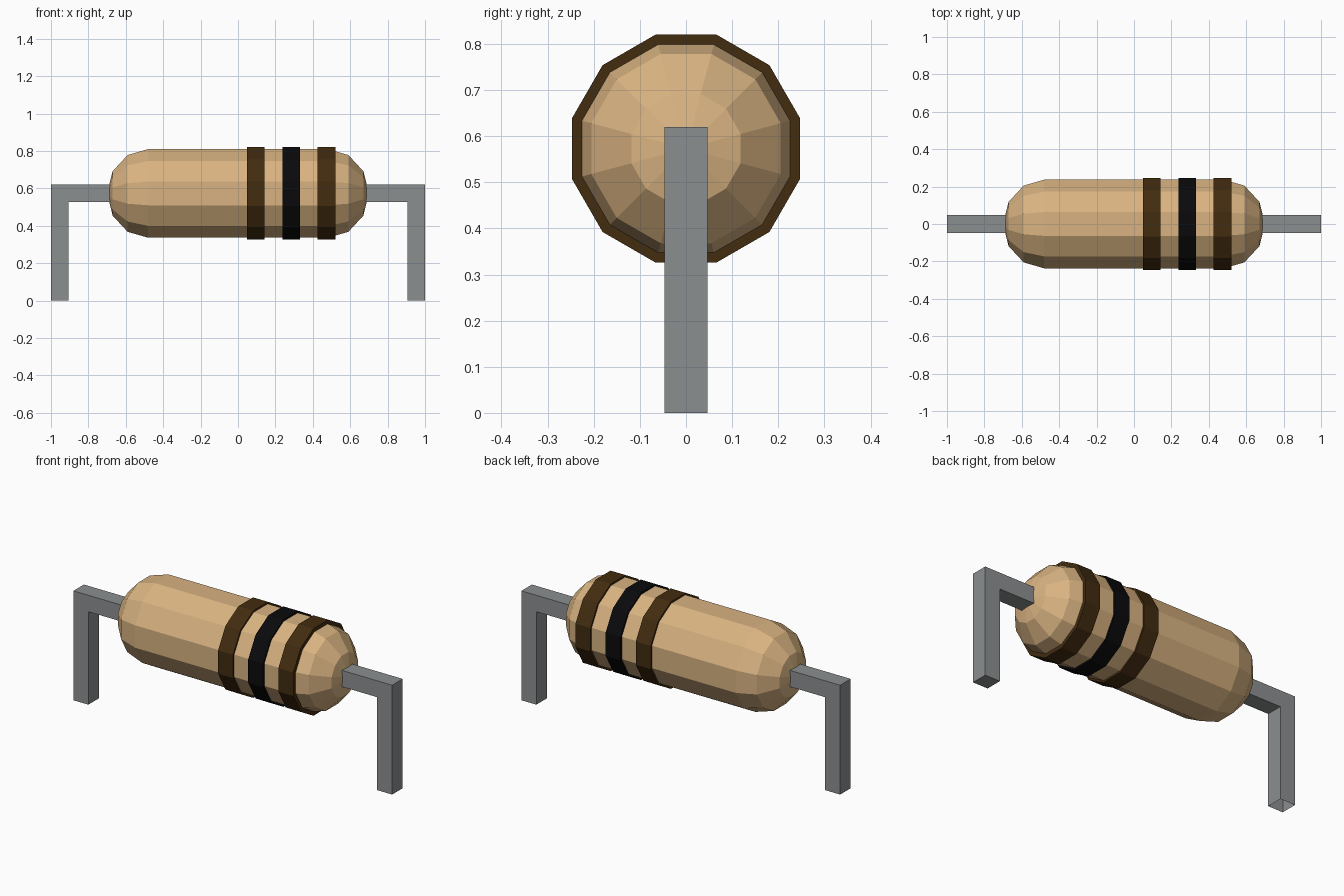
import bpy, bmesh, math
from mathutils import Vector

if "Cube" in bpy.data.objects:
    bpy.data.objects.remove(bpy.data.objects["Cube"])

AXIS_Z = 0.573   # height of the body's long axis
SIDES = 12


def material(name, rgb):
    m = bpy.data.materials.new(name)
    m.diffuse_color = (*rgb, 1)
    m.use_nodes = True
    m.node_tree.nodes["Principled BSDF"].inputs["Base Color"].default_value = m.diffuse_color
    return m


TAN = material("tan", (0.69, 0.45, 0.22))
BROWN = material("dark brown", (0.055, 0.025, 0.005))
BLACK = material("black", (0.003, 0.003, 0.004))
GREY = material("grey metal", (0.26, 0.275, 0.28))


def finish(name, bm, mat):
    bmesh.ops.recalc_face_normals(bm, faces=bm.faces)
    mesh = bpy.data.meshes.new(name)
    bm.to_mesh(mesh)
    bm.free()
    mesh.materials.append(mat)
    obj = bpy.data.objects.new(name, mesh)
    bpy.context.collection.objects.link(obj)
    return obj


def lathe_x(name, profile, mat):
    """Spin (x, flat-to-axis distance) points round the body axis, flat side up."""
    bm = bmesh.new()
    k = 1 / math.cos(math.pi / SIDES)
    start = math.pi / SIDES
    verts = [bm.verts.new((x, r * k * math.sin(start), AXIS_Z + r * k * math.cos(start)))
             for x, r in profile]
    edges = [bm.edges.new(p) for p in zip(verts, verts[1:])]
    bmesh.ops.spin(bm, geom=verts + edges, cent=(0, 0, AXIS_Z), axis=(1, 0, 0),
                   angle=2 * math.pi, steps=SIDES, use_duplicate=False)
    bmesh.ops.remove_doubles(bm, verts=bm.verts, dist=1e-4)
    return finish(name, bm, mat)


# body: straight barrel with domed ends
R, DOME, STRAIGHT = 0.237, 0.22, 0.48
dome = [(STRAIGHT + DOME * math.sin(math.radians(a)), R * math.cos(math.radians(a)))
        for a in (0, 30, 60, 90)]
lathe_x("body", [(-x, r) for x, r in reversed(dome)] + dome, TAN)

# coloured bands
for i, (x, mat) in enumerate([(0.095, BROWN), (0.284, BLACK), (0.473, BROWN)]):
    a, b = x - 0.047, x + 0.047
    lathe_x(f"band_{i + 1}", [(a, 0.215), (a, 0.247), (b, 0.247), (b, 0.215)], mat)

# bent wire leads: L-shaped profile extruded across y
W = 0.047
for name, s in (("right_lead", 1), ("left_lead", -1)):
    outline = [(0.66, 0.62), (1, 0.62), (1, 0), (1 - 2 * W, 0), (1 - 2 * W, 0.527), (0.66, 0.527)]
    bm = bmesh.new()
    face = bm.faces.new([bm.verts.new((s * x, -W, z)) for x, z in outline])
    ext = bmesh.ops.extrude_face_region(bm, geom=[face], use_keep_orig=True)
    bmesh.ops.translate(bm, vec=Vector((0, 2 * W, 0)),
                        verts=[v for v in ext["geom"] if isinstance(v, bmesh.types.BMVert)])
    bmesh.ops.recalc_face_normals(bm, faces=bm.faces)
    if s < 0:  # this wire end is open underneath
        bmesh.ops.delete(bm, geom=[f for f in bm.faces if all(v.co.z < 1e-4 for v in f.verts)],
                         context='FACES_ONLY')
    finish(name, bm, GREY)
